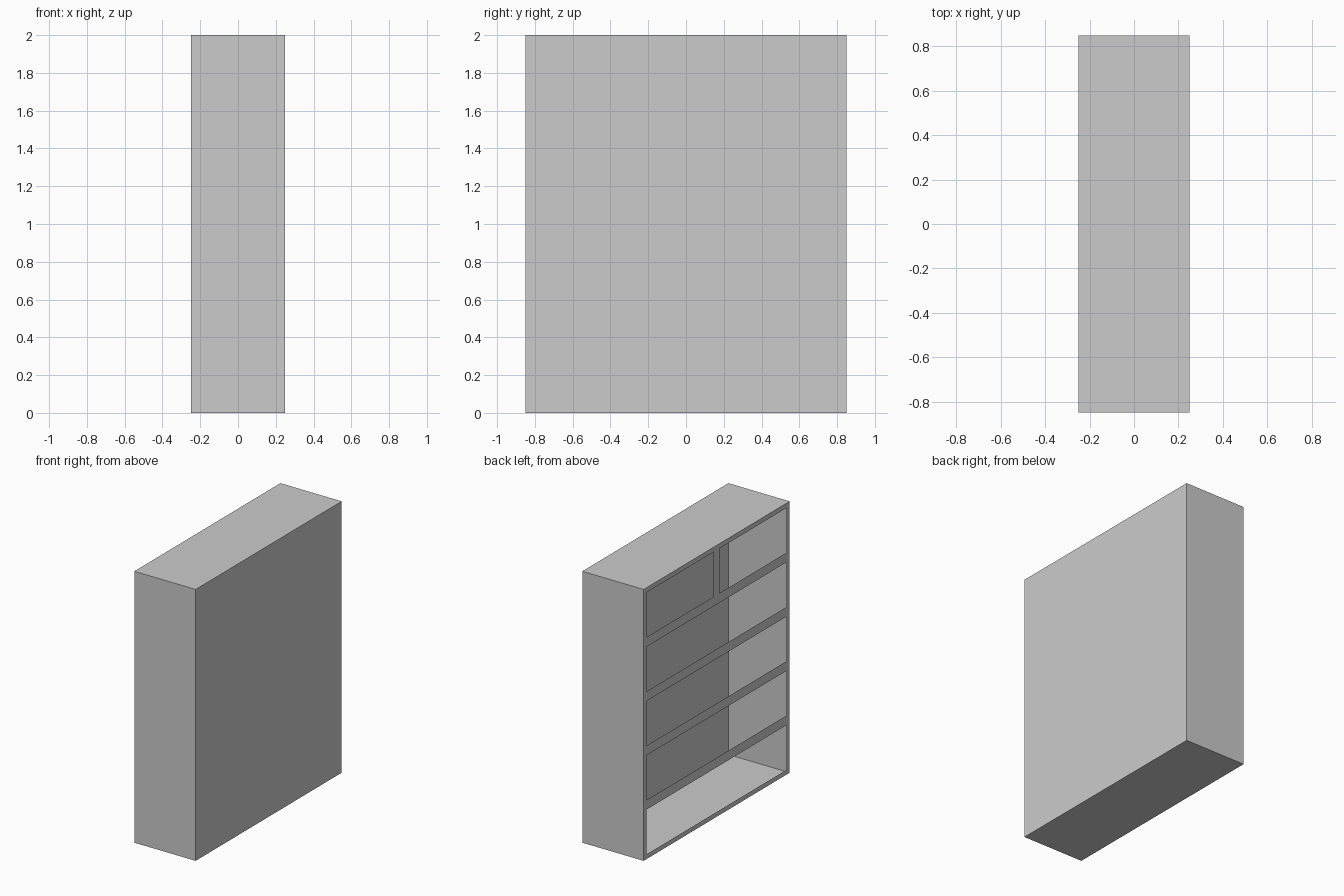
import bpy, bmesh

if "Cube" in bpy.data.objects:
    bpy.data.objects.remove(bpy.data.objects["Cube"])

DEPTH, WIDTH, HEIGHT = 0.5, 1.7, 2.0
ROWS = 5
INSET = 0.035                 # margin around every opening
CELL = HEIGHT / ROWS
FRONT_X = -DEPTH / 2          # open face of the cabinet


def add_object(name, bm):
    mesh = bpy.data.meshes.new(name)
    bm.to_mesh(mesh)
    bm.free()
    obj = bpy.data.objects.new(name, mesh)
    bpy.context.collection.objects.link(obj)
    return obj


# Carcass: thin box shell, open on the -x side
bm = bmesh.new()
bmesh.ops.create_cube(bm, size=1)
bmesh.ops.scale(bm, verts=bm.verts, vec=(DEPTH, WIDTH, HEIGHT))
bmesh.ops.translate(bm, verts=bm.verts, vec=(0, 0, HEIGHT / 2))
bm.normal_update()
opening = [f for f in bm.faces if f.normal.x < -0.9]
bmesh.ops.delete(bm, geom=opening, context='FACES_ONLY')
add_object("cabinet_carcass", bm)

# Face frame: flat grid with full-width openings and a split top row
ys = [-WIDTH / 2, -WIDTH / 2 + INSET, -INSET, INSET, WIDTH / 2 - INSET, WIDTH / 2]
zs = [0.0]
for r in range(ROWS):
    zs += [r * CELL + INSET, (r + 1) * CELL - INSET]
zs.append(HEIGHT)

bm = bmesh.new()
grid = [[bm.verts.new((FRONT_X, y, z)) for y in ys] for z in zs]
for j in range(len(zs) - 1):
    for i in range(len(ys) - 1):
        opening_row = j % 2 == 1
        top_row = j == len(zs) - 2 - 1
        is_hole = opening_row and 0 < i < len(ys) - 2 and not (top_row and i == 2)
        if not is_hole:
            bm.faces.new((grid[j][i], grid[j + 1][i],
                          grid[j + 1][i + 1], grid[j][i + 1]))
loose = [v for v in bm.verts if not v.link_faces]
bmesh.ops.delete(bm, geom=loose, context='VERTS')
bm.normal_update()
for f in bm.faces:
    if f.normal.x > 0:
        f.normal_flip()
add_object("face_frame", bm)
